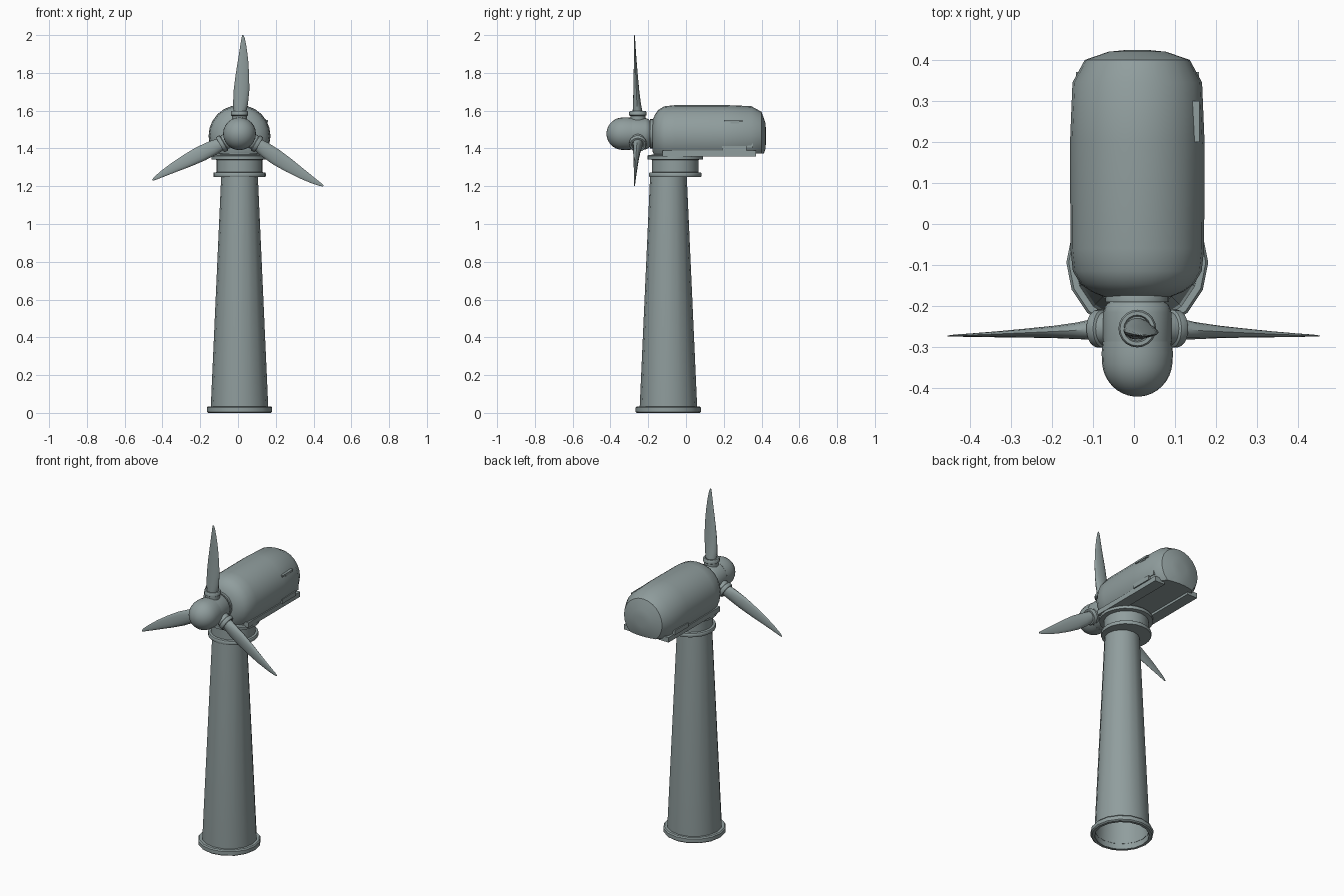
import bpy, bmesh, math
from mathutils import Matrix, Vector

if "Cube" in bpy.data.objects:
    bpy.data.objects.remove(bpy.data.objects["Cube"])

CX = 0.008            # shared centre line
HUB = Vector((CX, -0.255, 1.478))

mat = bpy.data.materials.new("grey_green_paint")
mat.diffuse_color = (0.28, 0.34, 0.34, 1)
mat.use_nodes = True
mat.node_tree.nodes["Principled BSDF"].inputs["Base Color"].default_value = mat.diffuse_color


def finish(name, bm, matrix=Matrix()):
    bmesh.ops.remove_doubles(bm, verts=bm.verts, dist=1e-5)
    bmesh.ops.recalc_face_normals(bm, faces=bm.faces)
    bm.transform(matrix)
    me = bpy.data.meshes.new(name)
    bm.to_mesh(me)
    bm.free()
    me.materials.append(mat)
    ob = bpy.data.objects.new(name, me)
    bpy.context.collection.objects.link(ob)
    return ob


def loft(bm, rings, caps=True):
    rows = [[bm.verts.new(p) for p in r] for r in rings]
    n = len(rows[0])
    for a, b in zip(rows, rows[1:]):
        for i in range(n):
            j = (i + 1) % n
            bm.faces.new((a[i], a[j], b[j], b[i]))
    if caps:
        bm.faces.new(rows[0][::-1])
        bm.faces.new(rows[-1])


def lathe(name, profile, matrix, n=24, caps=True):
    """Revolve (radius, height) pairs about local z."""
    bm = bmesh.new()
    loft(bm, [[(r * math.cos(math.tau * i / n), r * math.sin(math.tau * i / n), h)
               for i in range(n)] for r, h in profile], caps)
    return finish(name, bm, matrix)


def box(name, x, y, z):
    bm = bmesh.new()
    bmesh.ops.create_cube(bm, size=1)
    for v in bm.verts:
        for k, (lo, hi) in enumerate((x, y, z)):
            v.co[k] = lo if v.co[k] < 0 else hi
    return finish(name, bm)


def at(x, y, z):
    return Matrix.Translation((x, y, z))


# local z -> world +y
ALONG_Y = Matrix.Rotation(-math.pi / 2, 4, 'X')

# Tower, open underneath
lathe("tower", [(0.150, 0.0), (0.152, 0.035), (0.097, 1.255)], at(CX, -0.093, 0), 16, False)
lathe("base_flange", [(0.150, 0), (0.166, 0), (0.173, 0.006), (0.173, 0.028),
                      (0.167, 0.035), (0.150, 0.035)], at(CX, -0.094, 0), 16, False)

# Yaw bearing stack
lathe("yaw_bearing", [(0.09, 1.25), (0.137, 1.25), (0.139, 1.254), (0.139, 1.268), (0.136, 1.272),
                      (0.123, 1.274), (0.123, 1.34), (0.148, 1.342), (0.148, 1.36),
                      (0.142, 1.366), (0.115, 1.367), (0.115, 1.392)], at(CX, -0.057, 0), 24)

# Nacelle: rounded barrel cut flat underneath
nacelle = lathe("nacelle", [(0.08, -0.178), (0.112, -0.165), (0.138, -0.147), (0.157, -0.115),
                            (0.163, -0.06), (0.164, 0.2), (0.158, 0.345), (0.128, 0.4),
                            (0.07, 0.42), (0.03, 0.424)],
                at(CX, 0, 1.466) @ ALONG_Y, 24)
bm = bmesh.new()
bm.from_mesh(nacelle.data)
cut = bmesh.ops.bisect_plane(bm, geom=bm.verts[:] + bm.edges[:] + bm.faces[:],
                             plane_co=(0, 0, 1.372), plane_no=(0, 0, 1), clear_inner=True)
bmesh.ops.contextual_create(bm, geom=[e for e in cut["geom_cut"] if isinstance(e, bmesh.types.BMEdge)])
bm.to_mesh(nacelle.data)
bm.free()

# Bed rails under the nacelle
for side, s in (("left", -1), ("right", 1)):
    xs = sorted((CX + s * 0.082, CX + s * 0.150))
    box(side + "_bed_rail", xs, (-0.125, 0.37), (1.358, 1.388))
    xs = sorted((CX + s * 0.10, CX + s * 0.157))
    box(side + "_rail_box", xs, (0.19, 0.32), (1.385, 1.412))

# Right side equipment
box("right_side_box", (0.11, 0.157), (0.255, 0.355), (1.405, 1.428))
box("right_handle", (0.135, 0.160), (0.20, 0.30), (1.540, 1.551))
box("right_handle_foot", (0.135, 0.157), (0.235, 0.28), (1.532, 1.541))

# Rotor shaft, hub and spinner
lathe("rotor_shaft", [(0.077, 0.065), (0.077, 0.088), (0.07, 0.1)], at(*HUB) @ ALONG_Y)
dome = [(0.086 * math.sin(a), -0.078 - 0.088 * math.cos(a))
        for a in (math.radians(d) for d in range(5, 91, 10))]
lathe("spinner", dome + [(0.087, -0.06), (0.084, -0.031)], at(*HUB) @ ALONG_Y)
lathe("hub", [(0.083, -0.031), (0.083, 0.04), (0.077, 0.057), (0.066, 0.066)], at(*HUB) @ ALONG_Y)

# Blade stations: distance, leading x, trailing x, centre y, thickness
STATIONS = [(0.09, -0.030, 0.030, 0.0, 0.056), (0.125, -0.033, 0.038, -0.002, 0.053),
            (0.16, -0.034, 0.045, -0.005, 0.046), (0.23, -0.031, 0.052, -0.008, 0.036),
            (0.31, -0.021, 0.051, -0.011, 0.026), (0.39, -0.008, 0.046, -0.014, 0.017),
            (0.46, 0.003, 0.037, -0.016, 0.010), (0.505, 0.010, 0.028, -0.017, 0.006),
            (0.522, 0.014, 0.021, -0.018, 0.003)]
N = 14
for k in range(3):
    spin = at(*HUB) @ Matrix.Rotation(k * math.tau / 3, 4, 'Y')
    lathe("blade_socket_%d" % (k + 1), [(0.040, 0.05), (0.040, 0.094), (0.046, 0.098), (0.046, 0.113),
                                       (0.042, 0.119), (0.033, 0.119), (0.030, 0.110)], spin, 20)
    bm = bmesh.new()
    rings = []
    for d, x0, x1, yc, t in STATIONS:
        ring = []
        for i in range(N):
            a = math.tau * i / N
            # teardrop section, thinner towards the trailing edge away from the root
            thin = 1 - 0.35 * min(1, (d - 0.09) / 0.15) * (0.5 + 0.5 * math.cos(a))
            ring.append(((x0 + x1) / 2 + (x1 - x0) / 2 * math.cos(a),
                         yc + t / 2 * math.sin(a) * thin, d))
        rings.append(ring)
    loft(bm, rings)
    finish("blade_%d" % (k + 1), bm, spin)

# Smooth shading with sharp edges kept
for ob in bpy.context.scene.objects:
    ob.select_set(True)
bpy.context.view_layer.objects.active = nacelle
bpy.ops.object.shade_smooth_by_angle(angle=math.radians(38))
